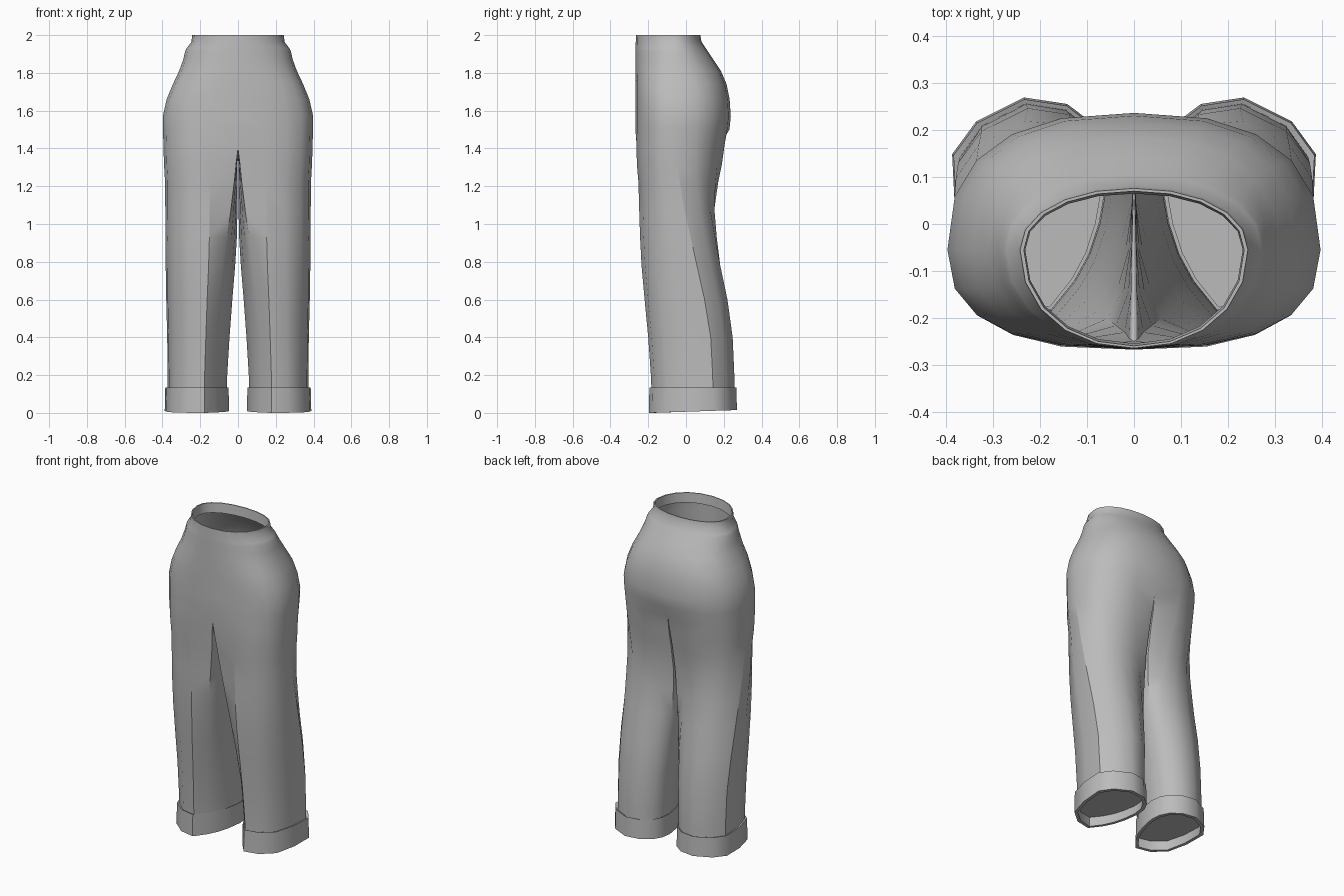
import bpy, bmesh, math

cube = bpy.data.objects.get("Cube")
if cube:
    bpy.data.objects.remove(cube)

GREY = (0.5, 0.5, 0.5, 1)
cloth = bpy.data.materials.new("grey_cloth")
cloth.use_nodes = True
cloth.diffuse_color = GREY
cloth.node_tree.nodes["Principled BSDF"].inputs["Base Color"].default_value = GREY

STEPS = 10      # segments from front centre round the side to back centre
SIDE_Y = -0.055


def half_ring(z, width, front, back, n=2.5):
    """Half of a rounded trunk section, front centre to back centre."""
    points = []
    for i in range(STEPS + 1):
        a = math.pi * (i / STEPS - 0.5)
        x = width * max(math.cos(a), 0) ** (2 / n) if 0 < i < STEPS else 0
        s = abs(math.sin(a)) ** (2 / n)
        y = SIDE_Y + s * ((front if a < 0 else back) - SIDE_Y)
        points.append((x, y, z))
    return points


# Leg section inside its bounds: (inner to outer, front to back)
LEG = [(.22, .14), (.38, 0), (.65, .04), (.88, .18), (.98, .45), (1, .74), (.85, .89),
       (.55, 1), (.28, .97), (.1, .87), (.02, .76), (0, .62), (.05, .42), (.12, .27)]


def leg_ring(z, inner, outer, front, back, t=1, tilt=0):
    """Leg section, blended from the crotch section by t."""
    points = []
    for (u, v), (cu, cv) in zip(LEG, CROTCH):
        u, v = cu + (u - cu) * t, cv + (v - cv) * t
        points.append((inner + u * (outer - inner), front + v * (back - front), z + tilt * v))
    return points


def loft(bm, rings, closed):
    """Skin successive vertex rings, listed from top to bottom."""
    for top, low in zip(rings, rings[1:]):
        n = len(top)
        for i in range(n if closed else n - 1):
            j = (i + 1) % n
            bm.faces.new((top[i], low[i], low[j], top[j]))


def add_verts(bm, points):
    return [bm.verts.new(p) for p in points]


def mark_creases(rings, index):
    for top, low in zip(rings, rings[1:]):
        for e in top[index].link_edges:
            if e.other_vert(top[index]) == low[index]:
                e.smooth = False


def finish(bm, name):
    mesh = bpy.data.meshes.new(name)
    bm.to_mesh(mesh)
    bm.free()
    obj = bpy.data.objects.new(name, mesh)
    bpy.context.collection.objects.link(obj)
    mesh.materials.append(cloth)
    bpy.ops.object.select_all(action='DESELECT')
    obj.select_set(True)
    bpy.context.view_layer.objects.active = obj
    bpy.ops.object.shade_smooth_by_angle(angle=math.radians(45))
    mirror = obj.modifiers.new("mirror", 'MIRROR')
    mirror.merge_threshold = 0.0005


# Trunk: z, half width, front, back, from inside the waist down to the crotch
trunk = [(1.94, .232, -.255, .065, 2.1), (2.0, .235, -.26, .07, 2.1),
         (2.0, .243, -.265, .076, 2.1), (1.965, .246, -.266, .082, 2.1),
         (1.93, .272, -.267, .105, 2.1), (1.915, .28, -.267, .115, 2.1),
         (1.87, .29, -.267, .145, 2.2), (1.81, .312, -.267, .185, 2.3),
         (1.74, .345, -.267, .215), (1.66, .378, -.267, .231), (1.57, .398, -.267, .237),
         (1.5, .397, -.268, .23), (1.42, .395, -.27, .215)]
bm = bmesh.new()
points = [half_ring(*row) for row in trunk]

# Crotch seam: a shallow saddle from back centre to front centre
points[-1][0] = (0, -.25, 1.4)
points[-1][-1] = (0, .18, 1.42)
seam = [(0, .1, 1.36), (0, -.03, 1.34), (0, -.15, 1.36)]
CROTCH = [(x / .395, (y + .27) / .485) for x, y, z in points[-1] + seam]

rings = [add_verts(bm, p) for p in points]
loft(bm, rings, False)

# Legs: z, inner, outer, front, back, blend
legs = [(1.32, .003, .392, -.268, .205, .08), (1.22, .003, .386, -.258, .19, .2),
        (1.07, .003, .385, -.252, .178, .42), (.93, .006, .385, -.246, .185, .62),
        (.78, .015, .383, -.237, .2, .78), (.6, .03, .38, -.22, .228, .9),
        (.4, .045, .375, -.2, .247), (.2, .057, .372, -.186, .256),
        (.125, .058, .372, -.183, .257)]
leg_rings = [rings[-1] + add_verts(bm, seam)]
leg_rings += [add_verts(bm, leg_ring(*row)) for row in legs]
loft(bm, leg_rings, True)
mark_creases(leg_rings[2:], 1)
mark_creases(leg_rings[1:], 5)
finish(bm, "trousers")

# Turned-up cuffs: top ledge, outer wall, bottom rim, inner wall and closed leg end
cuffs = [(.13, .06, .37, -.183, .255), (.135, .05, .385, -.194, .266),
         (.0, .047, .388, -.196, .27, 1, .015), (.0, .067, .368, -.176, .25, 1, .015),
         (.06, .067, .365, -.178, .25)]
bm = bmesh.new()
cuff_rings = [add_verts(bm, leg_ring(*row)) for row in cuffs]
loft(bm, cuff_rings, True)
bm.faces.new(cuff_rings[-1])
finish(bm, "cuffs")
